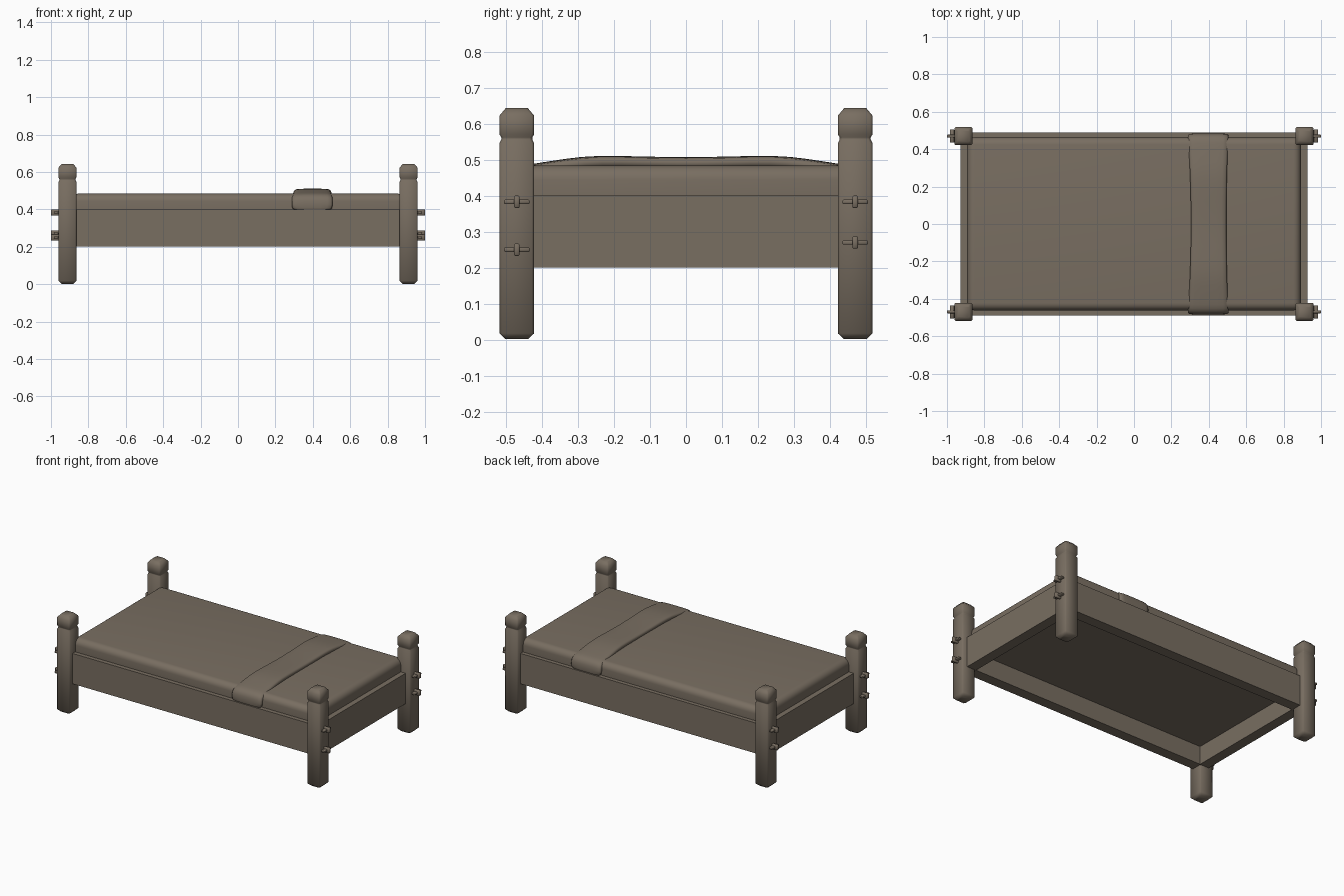
import bpy, bmesh, math

if "Cube" in bpy.data.objects:
    bpy.data.objects.remove(bpy.data.objects["Cube"])

wood = bpy.data.materials.new("grey_brown")
wood.diffuse_color = (0.19, 0.156, 0.12, 1)
wood.use_nodes = True
wood.node_tree.nodes["Principled BSDF"].inputs["Base Color"].default_value = wood.diffuse_color


def finish(name, bm, angle=0):
    bmesh.ops.recalc_face_normals(bm, faces=bm.faces[:])
    me = bpy.data.meshes.new(name)
    bm.to_mesh(me)
    bm.free()
    me.materials.append(wood)
    ob = bpy.data.objects.new(name, me)
    bpy.context.collection.objects.link(ob)
    if angle:
        me.shade_smooth()
        me.set_sharp_from_angle(angle=math.radians(angle))
    return ob


def box(name, lo, hi, bevel=0.0, segs=1, angle=0):
    bm = bmesh.new()
    bmesh.ops.create_cube(bm, size=1)
    for v in bm.verts:
        v.co = [(l + h) / 2 + c * (h - l) for c, l, h in zip(v.co, lo, hi)]
    if bevel:
        bmesh.ops.bevel(bm, geom=bm.edges[:], offset=bevel, segments=segs,
                        profile=0.5, affect='EDGES')
    return finish(name, bm, angle)


def loft(name, rings, angle=0):
    bm = bmesh.new()
    rows = [[bm.verts.new(p) for p in r] for r in rings]
    n = len(rows[0])
    for a, b in zip(rows, rows[1:]):
        for i in range(n):
            bm.faces.new((a[i], a[(i + 1) % n], b[(i + 1) % n], b[i]))
    bm.faces.new(rows[0])
    bm.faces.new(rows[-1])
    return finish(name, bm, angle)


# Corner posts: chamfered square section with a groove below the cap
POST = [(0.002, 0.032), (0.018, 0.0485), (0.545, 0.0485), (0.556, 0.043),
        (0.562, 0.043), (0.571, 0.0485), (0.622, 0.0485), (0.643, 0.031)]
for sx, xn in ((-1, "left"), (1, "right")):
    for sy, yn in ((-1, "front"), (1, "back")):
        cx, cy = sx * 0.912, sy * 0.47
        rings = []
        for z, r in POST:
            c = r - 0.007
            rings.append([(cx + x, cy + y, z) for x, y in
                          ((r, -c), (r, c), (c, r), (-c, r),
                           (-r, c), (-r, -c), (-c, -r), (c, -r))])
        loft(f"post_{xn}_{yn}", rings, 50)
        # Through tenons locked with flat wedges
        low = 0.25 if sy < 0 else 0.27
        for k, z in (("upper", 0.383), ("lower", low)):
            xs = sorted((sx * 0.94, sx * 1.0))
            box(f"tenon_{xn}_{yn}_{k}", (xs[0], cy - 0.008, z - 0.017),
                (xs[1], cy + 0.008, z + 0.017), 0.003, 1, 50)
            xs = sorted((sx * 0.961, sx * 0.984))
            box(f"wedge_{xn}_{yn}_{k}", (xs[0], cy - 0.035, z - 0.006),
                (xs[1], cy + 0.035, z + 0.006), 0.002, 1, 50)

# Frame rails
for s, n in ((-1, "front"), (1, "back")):
    ys = sorted((s * 0.42, s * 0.49))
    box(f"side_rail_{n}", (-0.9, ys[0], 0.2), (0.9, ys[1], 0.4))
for s, n in ((-1, "left"), (1, "right")):
    xs = sorted((s * 0.86, s * 0.927))
    box(f"end_rail_{n}", (xs[0], -0.46, 0.2), (xs[1], 0.46, 0.4))

# Board under the mattress, and the mattress itself
box("bed_base", (-0.87, -0.43, 0.32), (0.87, 0.43, 0.36))
box("mattress", (-0.892, -0.462, 0.34), (0.892, 0.464, 0.484), 0.04, 6, 60)

# Folded blanket draped across the mattress and down both sides
half = [(0.484, 0.385), (0.485, 0.43), (0.480, 0.463), (0.455, 0.484),
        (0.41, 0.490), (0.33, 0.503), (0.25, 0.512), (0.12, 0.508)]
path = half + [(0.0, 0.506)] + [(-y, z) for y, z in reversed(half)]
rings = []
for y, z in path:
    w = (y / 0.48) ** 2
    xl, xr = 0.302 - 0.017 * w, 0.496 + 0.012 * w
    mid = (xl + xr) / 2
    top = max(0.0, min(1, (z - 0.39) / 0.1))      # 0 on the sides, 1 on top
    yi, zi = y * 0.92, z - 0.045 * top
    ye, ze = y * 0.99, z - 0.005 * top
    rings.append([(xl, yi, zi), (xl, ye, ze), (xl + 0.018, y, z),
                  (mid, y, z + 0.001), (xr - 0.018, y, z),
                  (xr, ye, ze), (xr, yi, zi)])
blanket = loft("blanket_fold", rings, 180)
sub = blanket.modifiers.new("soften", 'SUBSURF')
sub.levels = sub.render_levels = 1
